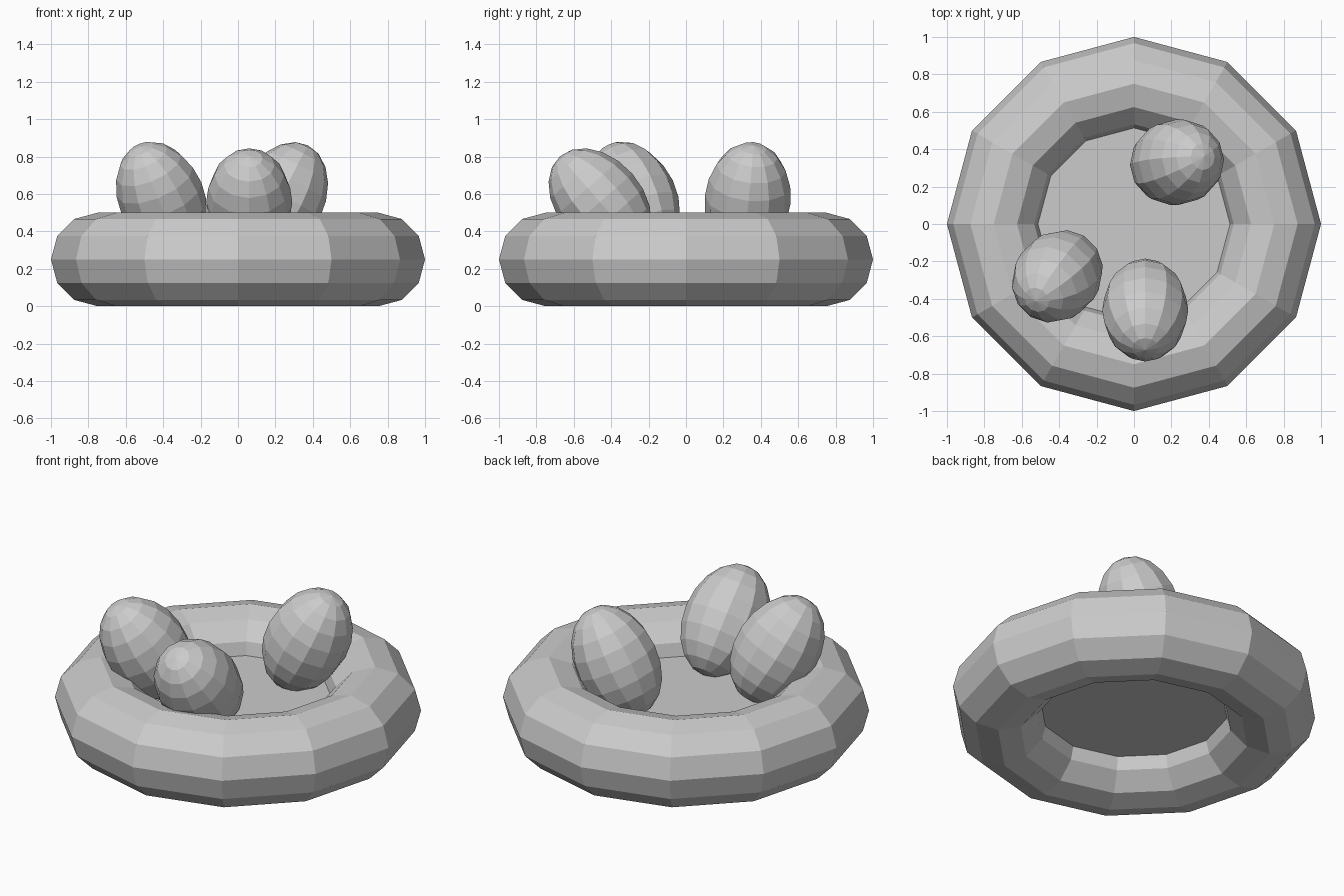
import bpy, bmesh, math
from mathutils import Vector

if "Cube" in bpy.data.objects:
    bpy.data.objects.remove(bpy.data.objects["Cube"])


def torus(name, segs, sides, major, minor, z):
    """Low-poly ring made of quads."""
    bm = bmesh.new()
    rings = []
    for i in range(segs):
        a = 2 * math.pi * i / segs
        ring = []
        for j in range(sides):
            b = 2 * math.pi * j / sides
            r = major + minor * math.cos(b)
            ring.append(bm.verts.new((r * math.cos(a), r * math.sin(a), z + minor * math.sin(b))))
        rings.append(ring)
    for i in range(segs):
        p, q = rings[i], rings[(i + 1) % segs]
        for j in range(sides):
            k = (j + 1) % sides
            bm.faces.new((p[j], q[j], q[k], p[k]))
    me = bpy.data.meshes.new(name)
    bm.to_mesh(me)
    bm.free()
    ob = bpy.data.objects.new(name, me)
    bpy.context.collection.objects.link(ob)


def egg(name, center, lean, radius=0.23, half_length=0.325):
    """Ellipsoid whose long axis points along the lean direction."""
    bpy.ops.mesh.primitive_uv_sphere_add(segments=12, ring_count=10, radius=1, location=center)
    ob = bpy.context.object
    ob.name = name
    ob.scale = (radius, radius, half_length)
    ob.rotation_mode = 'QUATERNION'
    ob.rotation_quaternion = Vector((0, 0, 1)).rotation_difference(Vector(lean))


# Nest rim
torus("nest_rim", 12, 12, 0.75, 0.25, 0.25)

# Nest floor, tucked into the rim
bpy.ops.mesh.primitive_cylinder_add(vertices=12, radius=0.56, depth=0.1, location=(0, 0, 0.25))
bpy.context.object.name = "nest_floor"

# Eggs
egg("egg_back", (0.23, 0.33, 0.57), (0.14, 0.03, 0.28))
egg("egg_front", (0.06, -0.46, 0.557), (0, -0.21, 0.24))
egg("egg_left", (-0.41, -0.28, 0.58), (-0.115, -0.13, 0.27))
